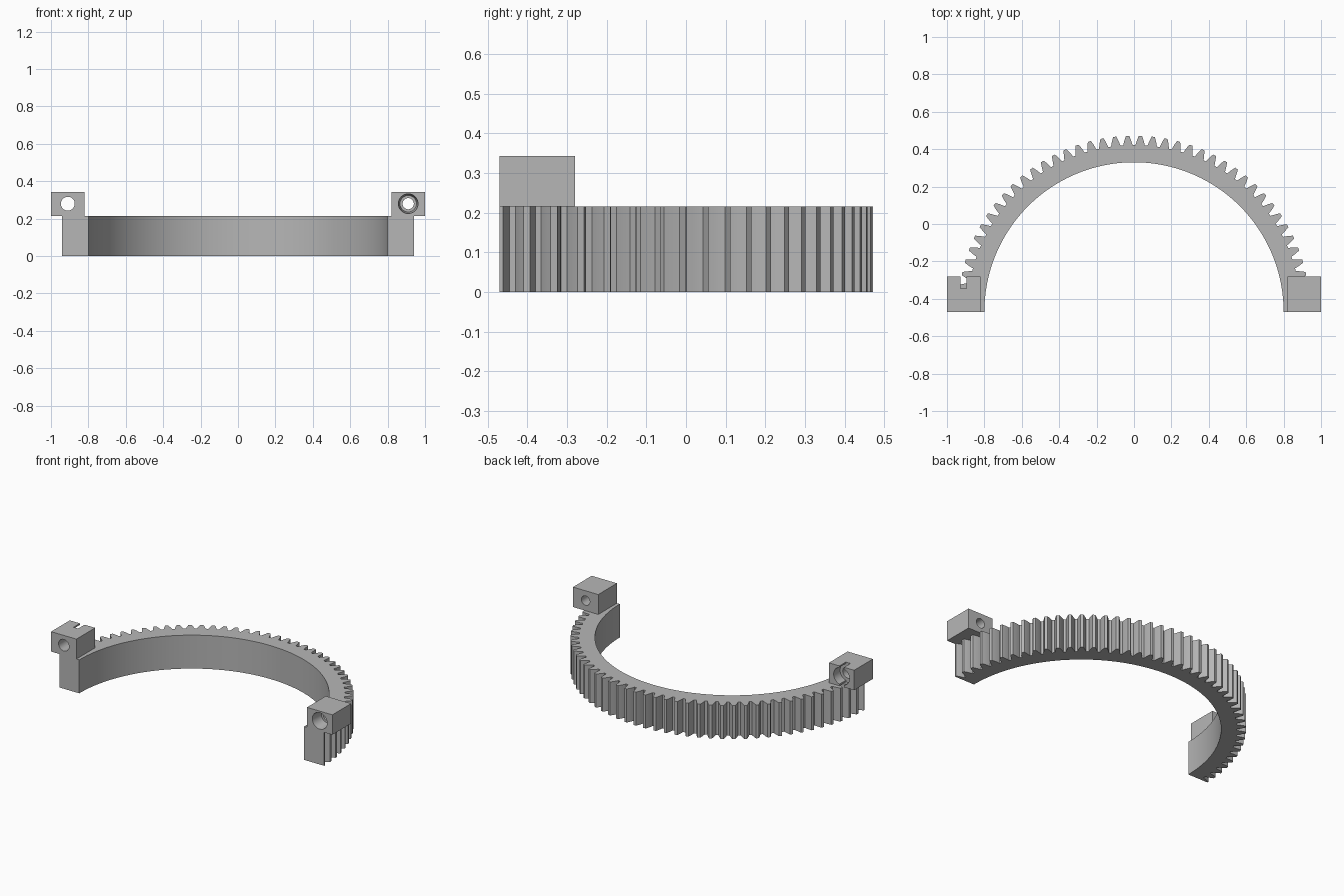
import bpy
import bmesh
from math import sin, cos, tan, acos, pi, radians

if "Cube" in bpy.data.objects:
    bpy.data.objects.remove(bpy.data.objects["Cube"])

GREY = (0.47, 0.47, 0.47, 1)
mat = bpy.data.materials.new("plain grey")
mat.use_nodes = True
mat.diffuse_color = GREY
mat.node_tree.nodes["Principled BSDF"].inputs["Base Color"].default_value = GREY

TEETH = 86
CENTRE_Y = -0.47
INNER, ROOT, PITCH, TIP = 0.80, 0.892, 0.9205, 0.942
RING_TOP = 0.215
HOLE_X, HOLE_Z = 0.91, 0.28


def make_object(name, bm):
    bmesh.ops.recalc_face_normals(bm, faces=bm.faces)
    mesh = bpy.data.meshes.new(name)
    bm.to_mesh(mesh)
    bm.free()
    mesh.materials.append(mat)
    ob = bpy.data.objects.new(name, mesh)
    bpy.context.collection.objects.link(ob)
    return ob


def select(ob):
    bpy.ops.object.select_all(action="DESELECT")
    ob.select_set(True)
    bpy.context.view_layer.objects.active = ob


def box(name, x0, x1, y0, y1, z0, z1):
    bm = bmesh.new()
    bmesh.ops.create_cube(bm, size=1)
    for v in bm.verts:
        v.co.x = x1 if v.co.x > 0 else x0
        v.co.y = y1 if v.co.y > 0 else y0
        v.co.z = z1 if v.co.z > 0 else z0
    return make_object(name, bm)


def bore(x, y0, y1, r0, r1):
    """Round cutter along y, tapering from r0 to r1."""
    bm = bmesh.new()
    loops = []
    for y, r in ((y0, r0), (y1, r1)):
        loops.append([bm.verts.new((x + r * cos(a * pi / 24), y, HOLE_Z + r * sin(a * pi / 24)))
                      for a in range(48)])
        bm.faces.new(loops[-1])
    for i in range(48):
        j = (i + 1) % 48
        bm.faces.new((loops[0][i], loops[0][j], loops[1][j], loops[1][i]))
    return make_object("cutter", bm)


def cut(ob, cutters):
    for cutter in cutters:
        cutter.hide_render = True
        mod = ob.modifiers.new("cut", "BOOLEAN")
        mod.operation = "DIFFERENCE"
        mod.solver = "EXACT"
        mod.object = cutter
        select(ob)
        bpy.ops.object.modifier_apply(modifier=mod.name)
        bpy.data.objects.remove(cutter)


def smooth(ob, degrees):
    select(ob)
    bpy.ops.object.shade_smooth_by_angle(angle=radians(degrees))


# Involute tooth flank: half angle of the tooth at radius r
BASE = PITCH * cos(radians(20))


def half_tooth(r):
    def inv(radius):
        a = acos(min(1, BASE / radius))
        return tan(a) - a
    return pi / (2 * TEETH) + inv(PITCH) - inv(r)


# Half ring with teeth: a tooth is centred on each cut end, a gap on the middle
flank = [(half_tooth(r), r) for r in (ROOT, 0.906, PITCH, 0.932, TIP)]
tooth = [(-a, r) for a, r in flank] + [(a, r) for a, r in reversed(flank)]
outline = []
step = 2 * pi / TEETH
for i in range(TEETH // 2 + 1):
    outline += [(i * step + a, r) for a, r in tooth]
outline = [(a, r) for a, r in outline if 0 < a < pi]
outline = [(0, TIP)] + outline + [(pi, TIP)]

bm = bmesh.new()
columns = []
for a, r in outline:
    columns.append([bm.verts.new((rad * cos(a), CENTRE_Y + rad * sin(a), z))
                    for rad, z in ((INNER, 0), (r, 0), (r, RING_TOP), (INNER, RING_TOP))])
for c, d in zip(columns, columns[1:]):
    for i in range(4):
        j = (i + 1) % 4
        bm.faces.new((c[i], c[j], d[j], d[i]))
bm.faces.new(columns[0])
bm.faces.new(columns[-1])
smooth(make_object("half_ring_gear", bm), 20)

# Left clamp block: stepped screw hole, wide at the front
left = box("left_clamp_block", 0.82, 1, CENTRE_Y, -0.28, RING_TOP, 0.343)
cut(left, [bore(HOLE_X, -0.5, -0.39, 0.056, 0.044), bore(HOLE_X, -0.45, -0.2, 0.03, 0.03)])
smooth(left, 20)

# Right clamp block: through hole, round recess and slot open to the back
right = box("right_clamp_block", -1, -0.82, CENTRE_Y, -0.28, RING_TOP, 0.343)
cut(right, [bore(-HOLE_X, -0.6, -0.2, 0.037, 0.037),
            bore(-HOLE_X, -0.345, -0.2, 0.056, 0.056),
            box("slot_cutter", -0.928, -0.895, -0.345, -0.2, 0.1, 0.4)])
smooth(right, 20)
